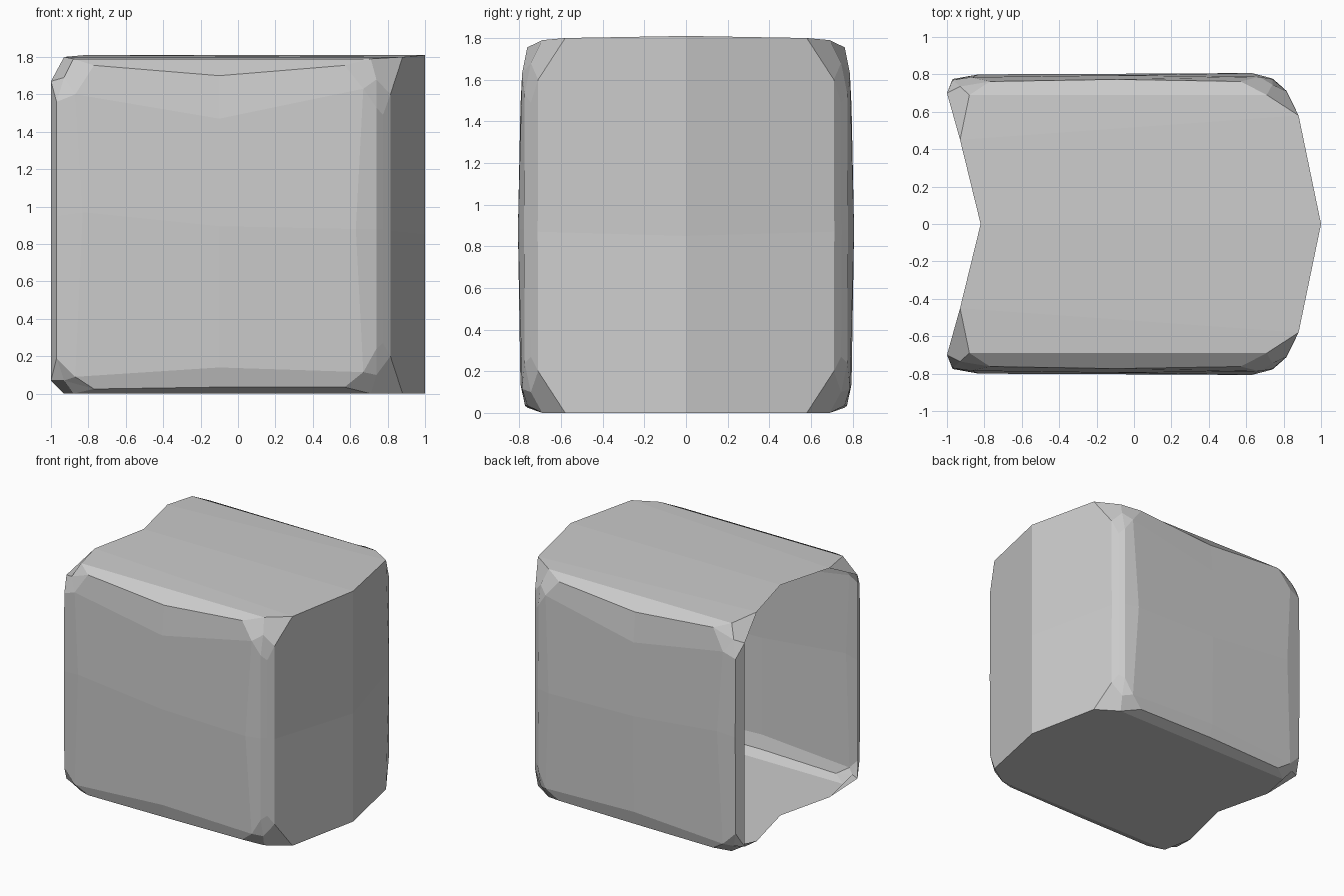
import bpy, bmesh

if "Cube" in bpy.data.objects:
    bpy.data.objects.remove(bpy.data.objects["Cube"])

# Quarter-shell control points: (x, y, z in upper half, z in lower half)
P = {
    "ridge_open": (-.82, 0, 1.81, 0), "ridge_end": (1, 0, 1.81, 0),
    "cap_end": (.88, -.58, 1.80, 0), "cap_r": (.71, -.69, 1.79, 0),
    "cap_l": (-.88, -.69, 1.79, 0), "cap_open": (-.93, -.45, 1.80, 0),
    "rim": (-1, -.70, 1.67, .07), "corner_l": (-.93, -.735, 1.69, .07),
    "strip_l": (-.97, -.77, 1.56, .19), "side_l": (-.87, -.785, 1.60, .09),
    "bevel_l": (-.77, -.762, 1.755, .025), "bevel_m": (-.1, -.773, 1.70, .035),
    "bevel_r": (.57, -.762, 1.755, .035), "side_m": (-.1, -.795, 1.47, .14),
    "side_r": (.67, -.787, 1.63, .115), "corner_r": (.74, -.745, 1.68, .10),
    "post_a": (.74, -.775, 1.53, .24), "post_b": (.775, -.745, 1.49, .27),
    "post_c": (.815, -.71, 1.60, .20),
}
# Mid-height ring: the side walls bulge slightly here
MID = {
    "rim": (-1, -.70, .9), "strip_l": (-.97, -.775, .95), "side_l": (-.83, -.80, .97),
    "side_m": (-.1, -.803, .895), "side_r": (.63, -.807, .88), "post_a": (.74, -.778, .88),
    "post_b": (.775, -.748, .88), "post_c": (.815, -.712, .87), "ridge_end": (1, 0, .85),
}
# Cap, bevel and corner facets
FACES = [
    "ridge_open ridge_end cap_end cap_open", "cap_open cap_end cap_r cap_l",
    "cap_open cap_l corner_l rim", "cap_l bevel_l corner_l", "corner_l bevel_l side_l",
    "rim corner_l strip_l", "corner_l side_l strip_l",
    "cap_l cap_r bevel_r bevel_m bevel_l",
    "bevel_l bevel_m side_m side_l", "bevel_m bevel_r side_r side_m",
    "cap_r corner_r side_r bevel_r", "cap_r cap_end post_c corner_r",
    "corner_r post_c post_b post_a", "side_r corner_r post_a",
]

bm = bmesh.new()


def quarter(side, half):
    """Build one quarter: side mirrors y, half picks upper (2) or lower (3) z."""
    v = {k: bm.verts.new((p[0], p[1] * side, p[half])) for k, p in P.items()}
    m = {k: bm.verts.new((x, y * side, z)) for k, (x, y, z) in MID.items()}
    for f in FACES:
        bm.faces.new([v[k] for k in f.split()])
    ring = list(MID)
    for a, b in zip(ring[:-2], ring[1:-1]):
        bm.faces.new((v[a], v[b], m[b], m[a]))
    # end wall, folded at the centre ridge
    bm.faces.new((v["post_c"], v["cap_end"], v["ridge_end"], m["ridge_end"], m["post_c"]))


for side in (1, -1):
    for half in (2, 3):
        quarter(side, half)

bmesh.ops.remove_doubles(bm, verts=bm.verts, dist=0.001)
bmesh.ops.recalc_face_normals(bm, faces=bm.faces)

# Open-ended shell, flat shaded
mesh = bpy.data.meshes.new("open_block_shell")
bm.to_mesh(mesh)
bm.free()
shell = bpy.data.objects.new("open_block_shell", mesh)
bpy.context.collection.objects.link(shell)
